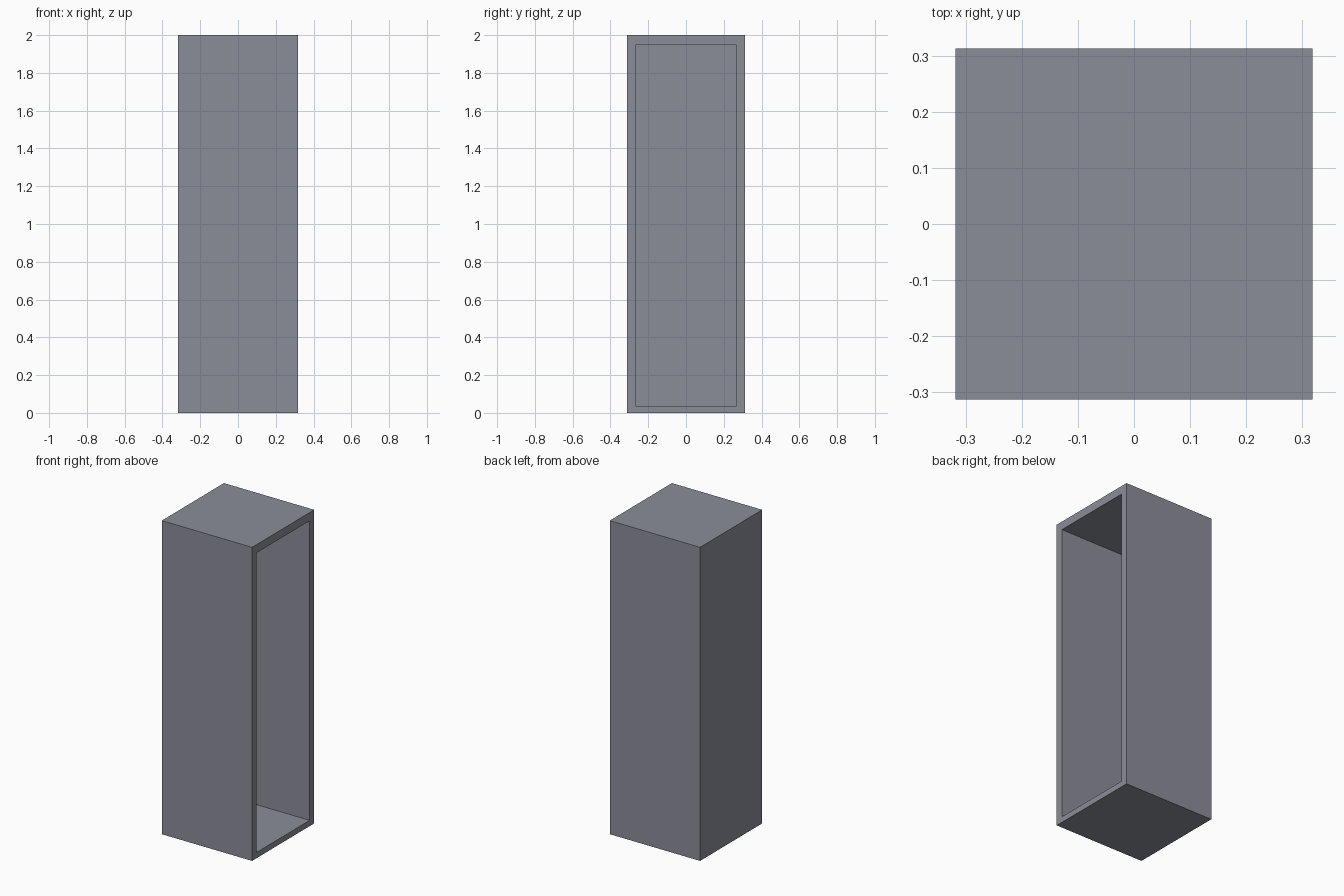
import bpy
import bmesh

if "Cube" in bpy.data.objects:
    bpy.data.objects.remove(bpy.data.objects["Cube"])

W, D, H = 0.637, 0.626, 2.0      # outer size
SIDE, TOP, BOTTOM = 0.046, 0.053, 0.037   # frame widths around the opening
BACK = 0.05                      # back wall thickness

# Outer shell: a tall box, its +x side inset and pushed in to form the recess
bm = bmesh.new()
for v in bmesh.ops.create_cube(bm, size=1)["verts"]:
    v.co = (v.co.x * W, v.co.y * D, (v.co.z + 0.5) * H)
mouth = max(bm.faces, key=lambda f: f.calc_center_median().x)
bmesh.ops.inset_individual(bm, faces=[mouth], thickness=SIDE)

# Exact frame widths, uneven at top and bottom
for v in mouth.verts:
    v.co.y = (D / 2 - SIDE) * (1 if v.co.y > 0 else -1)
    v.co.z = H - TOP if v.co.z > H / 2 else BOTTOM

# Recess with a closed back
deep = bmesh.ops.extrude_discrete_faces(bm, faces=[mouth])["faces"][0]
for v in deep.verts:
    v.co.x = -W / 2 + BACK

mesh = bpy.data.meshes.new("open_cabinet_shell")
bm.to_mesh(mesh)
bm.free()
shell = bpy.data.objects.new("open_cabinet_shell", mesh)
bpy.context.collection.objects.link(shell)

# Dark blue-grey finish
finish = bpy.data.materials.new("dark_grey")
finish.diffuse_color = (0.26, 0.27, 0.315, 1)
finish.use_nodes = True
finish.node_tree.nodes["Principled BSDF"].inputs["Base Color"].default_value = finish.diffuse_color
mesh.materials.append(finish)
